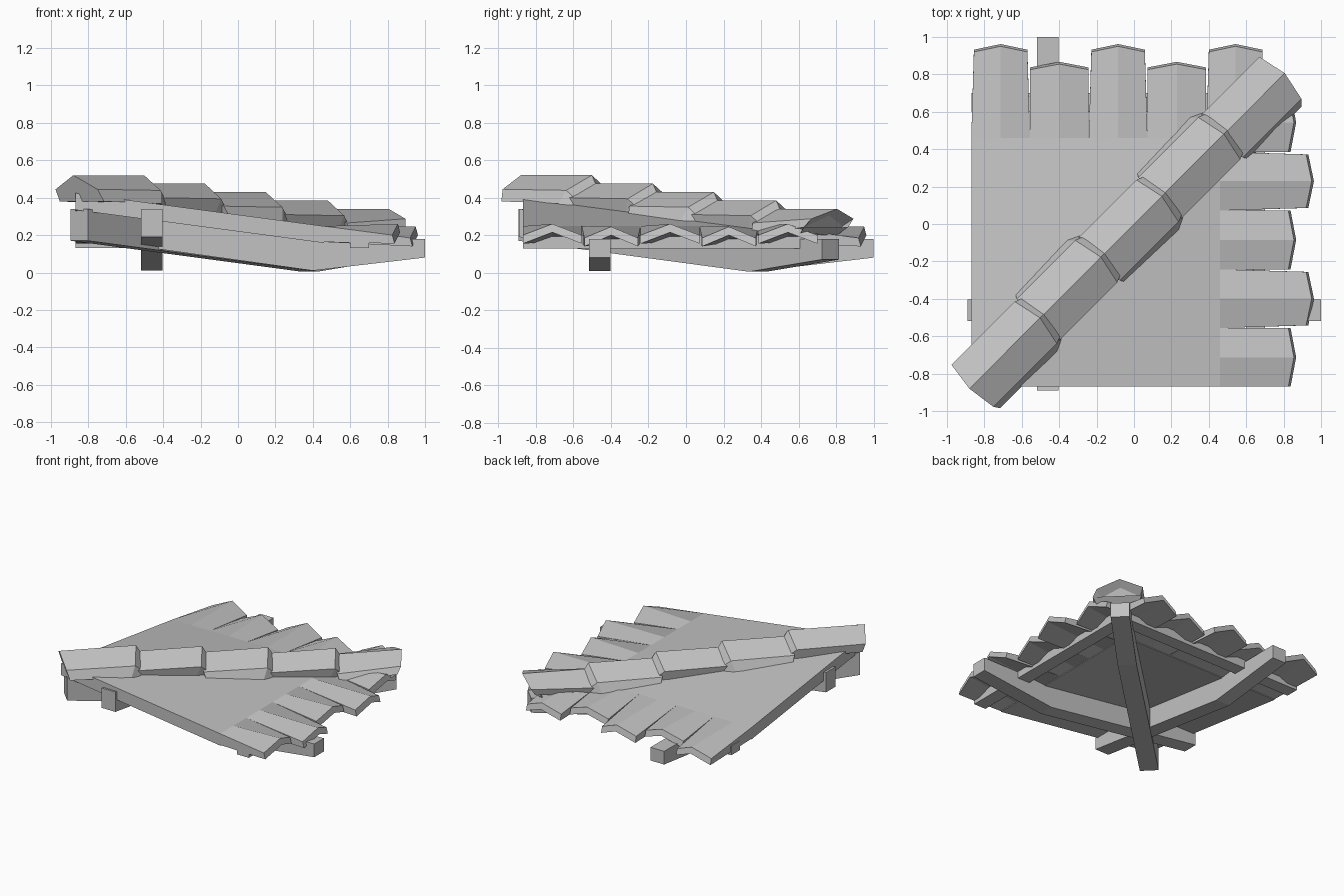
import bpy, bmesh
from mathutils import Vector

cube = bpy.data.objects.get("Cube")
if cube:
    bpy.data.objects.remove(cube, do_unlink=True)

grey = bpy.data.materials.new("plain grey")
grey.use_nodes = True
COLOUR = (0.54, 0.54, 0.54, 1)
grey.diffuse_color = COLOUR
grey.node_tree.nodes["Principled BSDF"].inputs["Base Color"].default_value = COLOUR

HIGH, FOLD = -0.87, 0.46      # upper edge of the roof, start of the eave tiles
PITCH = 0.314                 # eave tile width
DIAG = 2 ** -0.5


def roof_z(x):
    return 0.425 - 0.133 * (x - HIGH)


def along_x(p):
    return Vector(p)


def along_y(p):
    return Vector((p[1], p[0], p[2]))


def along_hip(p):
    return Vector(((p[0] + p[1]) * DIAG, (p[0] - p[1]) * DIAG, p[2]))


def loft(name, loops, place):
    """Solid through matching closed loops of points, capped at both ends."""
    bm = bmesh.new()
    rings = [[bm.verts.new(place(p)) for p in loop] for loop in loops]
    n = len(rings[0])
    for a, b in zip(rings, rings[1:]):
        for i in range(n):
            j = (i + 1) % n
            bm.faces.new((a[i], a[j], b[j], b[i]))
    bm.faces.new(rings[0])
    bm.faces.new(rings[-1])
    bmesh.ops.recalc_face_normals(bm, faces=bm.faces)
    mesh = bpy.data.meshes.new(name)
    bm.to_mesh(mesh)
    bm.free()
    mesh.materials.append(grey)
    obj = bpy.data.objects.new(name, mesh)
    bpy.context.collection.objects.link(obj)
    return obj


def beam(name, side, width, profile, place):
    """Timber with a side outline of (length, z), extruded across its width."""
    loft(name, [[(s, side + w, z) for s, z in profile]
                for w in (-width / 2, width / 2)], place)


def eave_tile(name, start, reach, drop, taper, place):
    """Tile that is flat where it leaves the roof and peaked at its lip."""
    middle, end = start + PITCH / 2, start + PITCH
    fold_z = roof_z(FOLD)
    inner = [(FOLD, y, fold_z) for y in (start, middle, end)]
    inner += [(FOLD, y, fold_z - 0.085) for y in (end, middle, start)]
    outer = [(reach, start + taper, 0.2 - drop), (reach + 0.03, middle, 0.26 - drop),
             (reach, end - taper, 0.2 - drop)]
    outer += [(x + 0.012, y, z - 0.045) for x, y, z in reversed(outer)]
    loft(name, [inner, outer], place)


# Two roof slopes that meet on the diagonal, with their eave tiles and purlins
for side, place, phase in (("right", along_x, 1), ("back", along_y, 0)):
    outline = [(HIGH, HIGH), (FOLD, HIGH), (FOLD, FOLD)]
    loft(side + "_roof_slope",
         [[(x, y, roof_z(x) - d) for x, y in outline] for d in (0, 0.09)], place)
    for i in range(5):
        long_tile = i % 2 == phase
        reach, drop, taper = (0.92, 0.015, 0.014) if long_tile else (0.825, 0, 0)
        eave_tile(f"{side}_eave_tile_{i + 1}", HIGH + i * PITCH, reach, drop, taper, place)
    loft(side + "_purlin", [[(x, y, z) for x, z in
                             ((0.6, 0.13), (0.7, 0.13), (0.7, 0.2), (0.6, 0.2))]
                            for y in (HIGH, 0.65)], place)

# Bent support beams: one under each slope and one under the hip
bent = [(-0.89, 0.19), (0.4, 0.01), (1.0, 0.08), (1.0, 0.18), (0.4, 0.175), (-0.89, 0.34)]
beam("right_support_beam", -0.46, 0.115, bent, along_x)
beam("back_support_beam", -0.46, 0.115, bent, along_y)
hip = [(-1.2, 0.17), (0.54, 0.005), (1.09, 0.07), (1.09, 0.18), (0.54, 0.175), (-1.2, 0.34)]
beam("hip_beam", 0, 0.13, hip, along_hip)

# Stepped ridge tiles down the hip, shifted to alternate sides, undercut at both ends
SHAPE = [(-0.145, -0.14), (-0.157, -0.075), (0, 0), (0.16, -0.075), (0.19, -0.14)]
ends = (-1.245, -0.71, -0.25, 0.21, 0.68, 1.14)
for i, (start, end) in enumerate(zip(ends, ends[1:])):
    top = 0.52 - 0.045 * i
    lean = 1 if i % 2 == 0 else -1
    last = i == len(ends) - 2
    lift = 0.7 if last else 1.08          # the lowest tile flares up at its open end

    def section(s, slant, height, size=1, sink=0):
        return [(s + slant * h, w * lean * size, top + h * height - sink) for w, h in SHAPE]

    rings = [section(start - (0.04 if i else 0), -0.3, 1), section(end, 0.45, lift)]
    if last:
        rings.append(section(end - 0.06, 0.45, 0.75, 0.85, 0.035))
    else:
        rings.append(section(end + 0.03, 0.2, 1, 0.88, 0.05))
    loft(f"ridge_tile_{i + 1}", rings, along_hip)
